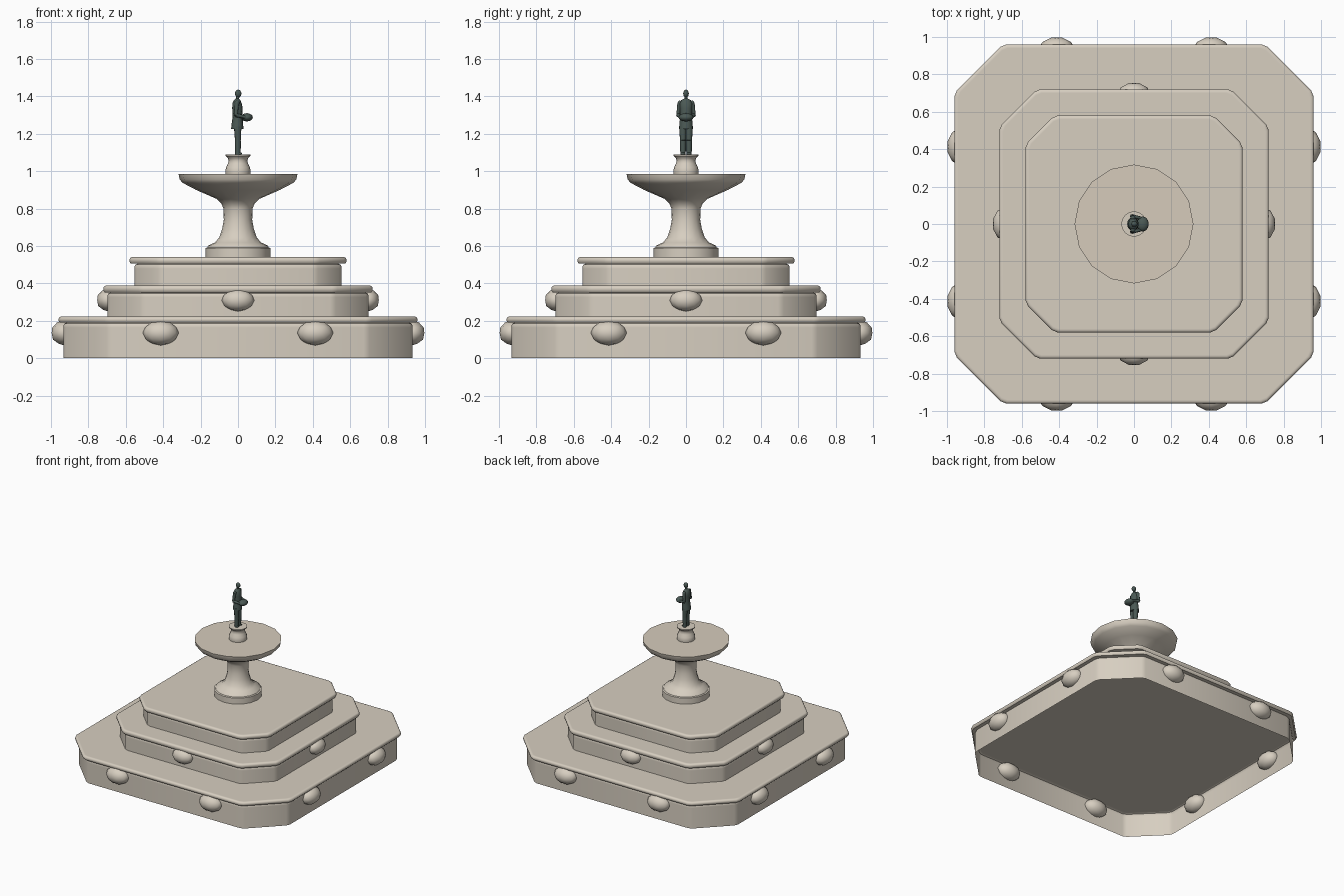
import bpy, bmesh
from math import pi, cos, sin, radians
from mathutils import Vector, Matrix

if "Cube" in bpy.data.objects:
    bpy.data.objects.remove(bpy.data.objects["Cube"])


def material(name, rgb):
    m = bpy.data.materials.new(name)
    m.diffuse_color = (*rgb, 1)
    m.use_nodes = True
    m.node_tree.nodes["Principled BSDF"].inputs["Base Color"].default_value = m.diffuse_color
    return m


stone = material("stone", (0.68, 0.62, 0.53))
basin_top = material("basin_stone", (0.67, 0.60, 0.50))
bronze = material("bronze", (0.07, 0.10, 0.09))


def finish(name, bm, mat, angle=40):
    bmesh.ops.recalc_face_normals(bm, faces=bm.faces)
    me = bpy.data.meshes.new(name)
    bm.to_mesh(me)
    bm.free()
    ob = bpy.data.objects.new(name, me)
    bpy.context.collection.objects.link(ob)
    me.materials.append(mat)
    bpy.ops.object.select_all(action='DESELECT')
    ob.select_set(True)
    bpy.context.view_layer.objects.active = ob
    bpy.ops.object.shade_smooth_by_angle(angle=radians(angle))
    return ob


def loft(name, rings, mat, bottom=True, top=True, angle=40):
    """Skin a stack of point loops, with optional end faces."""
    bm = bmesh.new()
    loops = [[bm.verts.new(p) for p in r] for r in rings]
    for a, b in zip(loops, loops[1:]):
        n = len(a)
        for i in range(n):
            j = (i + 1) % n
            bm.faces.new((a[i], a[j], b[j], b[i]))
    if bottom:
        bm.faces.new(loops[0][::-1])
    if top:
        bm.faces.new(loops[-1])
    return finish(name, bm, mat, angle)


def octagon(h, c, z, r=0.018):
    """Chamfered square with each corner slightly softened."""
    pts = [Vector(p) for p in ((h, -c, z), (h, c, z), (c, h, z), (-c, h, z),
                               (-h, c, z), (-h, -c, z), (-c, -h, z), (c, -h, z))]
    out = []
    for i, p in enumerate(pts):
        for q in (pts[i - 1], pts[(i + 1) % 8]):
            out.append(p + (q - p).normalized() * r)
    return out


def ellipse(rx, ry, z, n=16, cx=0, cy=0):
    return [(cx + rx * cos(2 * pi * i / n), cy + ry * sin(2 * pi * i / n), z) for i in range(n)]


def ball(name, loc, size, mat, seg=10, rings=6):
    bm = bmesh.new()
    mtx = Matrix.Translation(loc) @ Matrix.Diagonal((*size, 1))
    bmesh.ops.create_uvsphere(bm, u_segments=seg, v_segments=rings, radius=1, matrix=mtx)
    return finish(name, bm, mat, 60)


def boss(name, loc, size, turn):
    bm = bmesh.new()
    mtx = (Matrix.Rotation(turn, 4, 'Z') @ Matrix.Translation(loc)
           @ Matrix.Diagonal((*size, 1)))
    bmesh.ops.create_icosphere(bm, subdivisions=2, radius=1, matrix=mtx)
    return finish(name, bm, stone, 60)


def limb(name, p, q, r1, r2, n=8):
    """Tapered tube between two points."""
    p, q = Vector(p), Vector(q)
    rot = (q - p).to_track_quat('Z', 'Y')
    rings = [[c + rot @ Vector(v) for v in ellipse(r, r, 0, n)] for c, r in ((p, r1), (q, r2))]
    return loft(name, rings, bronze, angle=60)


# Stepped base: chamfered square walls, open underneath, each with a separate cap slab
def tier(name, body, cap, c, z0, z1, z2):
    b = 0.016

    def rings(prof):
        return [octagon(h, c + 0.41 * (h - body), z) for h, z in prof]
    loft(name + "_wall", rings([(body, z0), (body, z1 - b - 0.01), (body, z1 - b),
                                (body - 0.005, z1 - 0.005), (body - b, z1),
                                (body - b - 0.01, z1)]), stone, bottom=False)
    loft(name + "_cap", rings([(cap - 0.018, z1), (cap - 0.008, z1), (cap, z1 + 0.01),
                               (cap, z2 - 0.012), (cap - 0.004, z2 - 0.004),
                               (cap - 0.012, z2), (cap - 0.02, z2)]), stone)


tier("lower_tier", 0.933, 0.96, 0.69, 0.0, 0.19, 0.222)
tier("middle_tier", 0.697, 0.72, 0.51, 0.222, 0.352, 0.388)
tier("upper_tier", 0.554, 0.58, 0.415, 0.388, 0.505, 0.54)

# Round bosses set into the tier walls
for k in range(4):
    for s in (-1, 1):
        boss(f"lower_boss_{k}_{s}", (0.93, s * 0.413, 0.135), (0.07, 0.097, 0.067), k * pi / 2)
    boss(f"middle_boss_{k}", (0.695, 0, 0.31), (0.061, 0.088, 0.06), k * pi / 2)

# Pedestal and basin
prof = [(0.175, 0.54), (0.175, 0.588), (0.165, 0.592), (0.16, 0.602), (0.125, 0.618),
        (0.10, 0.645), (0.085, 0.69), (0.076, 0.74), (0.078, 0.80), (0.088, 0.825),
        (0.115, 0.852), (0.225, 0.90), (0.295, 0.937), (0.312, 0.955), (0.318, 0.985)]
loft("pedestal_and_basin", [ellipse(r, r, z) for r, z in prof], stone, top=False)
loft("basin_surface", [ellipse(0.318, 0.318, 0.985), ellipse(0.06, 0.06, 0.985)], basin_top,
     bottom=False)

# Small plinth under the statue
prof = [(0.066, 0.984), (0.068, 1.0), (0.064, 1.02), (0.054, 1.04), (0.05, 1.055),
        (0.054, 1.07), (0.068, 1.082), (0.068, 1.088)]
loft("statue_plinth", [ellipse(r, r, z) for r, z in prof], stone)

# Statue: coat, neck and head (facing +x)
coat = [(0.033, 0.037, 1.225, -0.004), (0.030, 0.035, 1.26, -0.003), (0.025, 0.030, 1.295, -0.003),
        (0.028, 0.034, 1.335, -0.003), (0.025, 0.036, 1.362, -0.005), (0.017, 0.025, 1.38, -0.005),
        (0.009, 0.010, 1.388, -0.003)]
loft("coat", [ellipse(a, b, z, 12, x) for a, b, z, x in coat], bronze, angle=60)
limb("neck", (-0.003, 0, 1.38), (0, 0, 1.41), 0.009, 0.008)
ball("head", (0.001, 0, 1.415), (0.018, 0.015, 0.021), bronze, 10, 8)

# Legs, shoes and arms on both sides
for s, side in ((-1, "right"), (1, "left")):
    limb(side + "_thigh", (-0.002, s * 0.017, 1.24), (0.0, s * 0.016, 1.165), 0.021, 0.017)
    limb(side + "_shin", (0.0, s * 0.016, 1.165), (-0.001, s * 0.016, 1.087), 0.017, 0.014)
    ball(side + "_shoe", (0.004, s * 0.017, 1.094), (0.018, 0.012, 0.008), bronze, 8, 6)
    limb(side + "_upper_arm", (-0.006, s * 0.034, 1.365), (-0.012, s * 0.042, 1.298), 0.012, 0.010)
    ball(side + "_shoulder", (-0.006, s * 0.033, 1.364), (0.014, 0.012, 0.014), bronze, 8, 6)
    limb(side + "_forearm", (-0.012, s * 0.042, 1.300), (0.042, s * 0.030, 1.288), 0.011, 0.008)

# Bowl held in front
ball("held_bowl", (0.047, 0, 1.288), (0.032, 0.040, 0.022), bronze, 12, 8)
